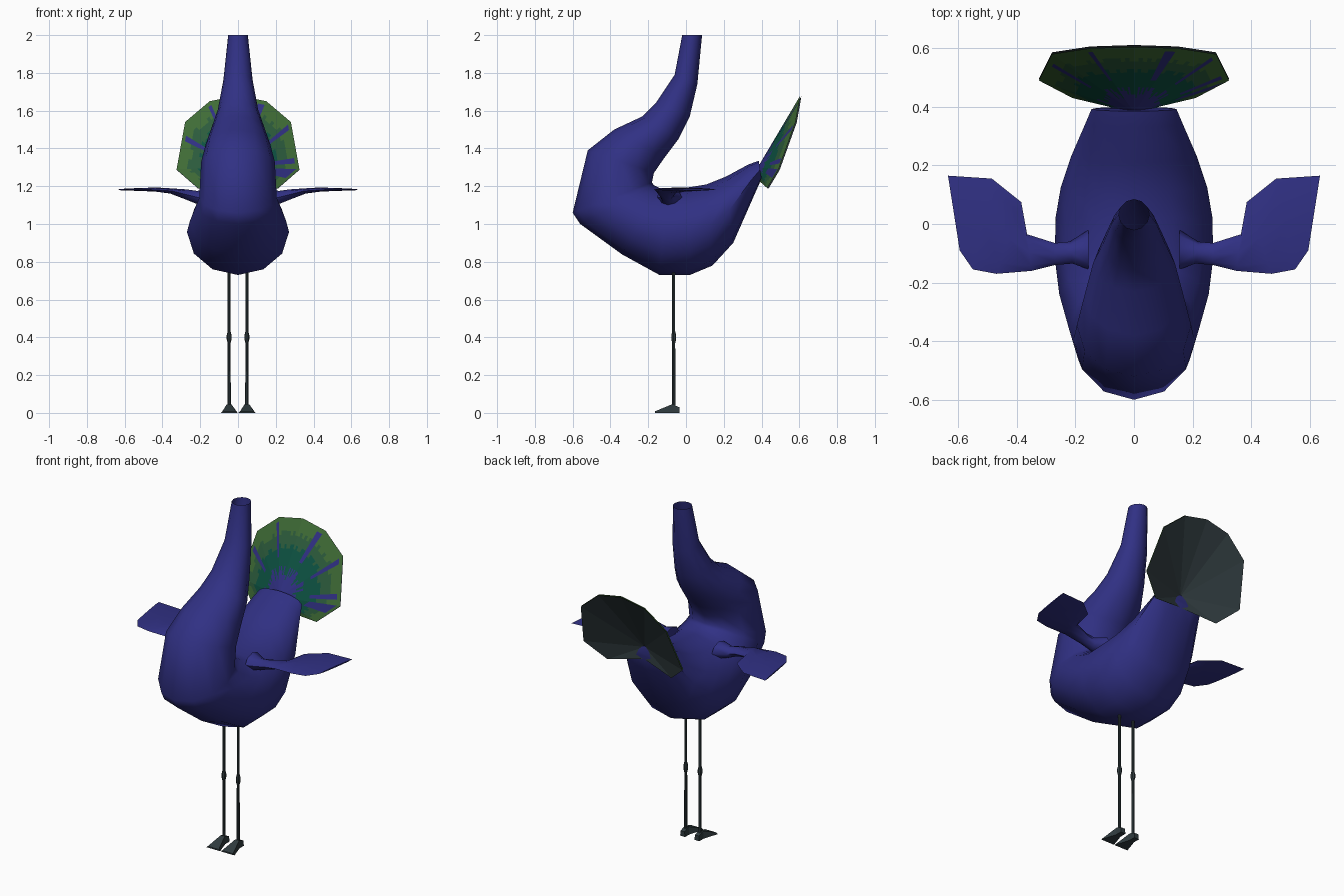
import bpy, bmesh, math, random
from mathutils import Vector

random.seed(4)
cube = bpy.data.objects.get("Cube")
if cube:
    bpy.data.objects.remove(cube)


def material(name, r, g, b):
    m = bpy.data.materials.new(name)
    m.use_nodes = True
    m.diffuse_color = (r, g, b, 1)
    bsdf = next(n for n in m.node_tree.nodes if n.type == 'BSDF_PRINCIPLED')
    bsdf.inputs["Base Color"].default_value = (r, g, b, 1)
    bsdf.inputs["Roughness"].default_value = 0.8
    return m


BLUE = material("deep blue", 0.03, 0.03, 0.23)
TEAL = material("teal green", 0.004, 0.085, 0.055)
MID = material("mid green", 0.025, 0.105, 0.045)
LEAF = material("leaf green", 0.05, 0.15, 0.037)
SLATE = material("dark slate", 0.03, 0.045, 0.05)


def finish(bm, name, mats, smooth=None, recalc=True):
    if recalc:
        bmesh.ops.recalc_face_normals(bm, faces=bm.faces)
    mesh = bpy.data.meshes.new(name)
    bm.to_mesh(mesh)
    bm.free()
    for m in mats:
        mesh.materials.append(m)
    ob = bpy.data.objects.new(name, mesh)
    bpy.context.collection.objects.link(ob)
    if smooth:
        bpy.ops.object.select_all(action='DESELECT')
        ob.select_set(True)
        bpy.context.view_layer.objects.active = ob
        bpy.ops.object.shade_smooth_by_angle(angle=math.radians(smooth))
    return ob


def ellipse(a, b, half_axis, sides):
    """Ring through opposite points a and b, with the given second half axis."""
    a, b, h = Vector(a), Vector(b), Vector(half_axis)
    mid, u = (a + b) / 2, (a - b) / 2
    angles = [math.tau * i / sides for i in range(sides)]
    return [mid + u * math.cos(t) + h * math.sin(t) for t in angles]


def loft(bm, rings, cap_start=True, cap_end=True):
    loops = [[bm.verts.new(p) for p in ring] for ring in rings]
    n = len(loops[0])
    for p, q in zip(loops, loops[1:]):
        for i in range(n):
            j = (i + 1) % n
            bm.faces.new((p[i], p[j], q[j], q[i]))
    if cap_start:
        bm.faces.new(loops[0])
    if cap_end:
        bm.faces.new(loops[-1])


# Body and neck: outer (y, z), inner (y, z), half width, from neck to tail
sections = [
    (-.02, 2.0, .085, 2.0, .052), (-.06, 1.79, .06, 1.74, .077),
    (-.16, 1.64, .02, 1.57, .107), (-.23, 1.57, -.04, 1.45, .14),
    (-.38, 1.50, -.115, 1.35, .17), (-.52, 1.39, -.17, 1.27, .195),
    (-.60, 1.06, -.18, 1.22, .205), (-.56, 1.0, -.17, 1.205, .22),
    (-.34, .84, -.14, 1.19, .255), (-.14, .73, -.10, 1.185, .27),
    (.02, .73, .02, 1.195, .268), (.14, .78, .11, 1.21, .25),
    (.25, .90, .21, 1.25, .215), (.36, 1.15, .33, 1.315, .165),
    (.40, 1.24, .385, 1.335, .145),
]
bm = bmesh.new()
loft(bm, [ellipse((0, a, b), (0, c, d), (w, 0, 0), 12)
          for a, b, c, d, w in sections], cap_start=False)
finish(bm, "body_and_neck", [BLUE], 50)

# Wings: leading (x, y), trailing (x, y), height, half thickness
wing = [
    (.155, -.155, .155, -.02, 1.14, .05), (.21, -.135, .22, -.06, 1.14, .035),
    (.27, -.14, .27, -.065, 1.155, .028), (.35, -.16, .365, -.035, 1.175, .014),
    (.47, -.17, .385, .075, 1.182, .011), (.55, -.155, .485, .155, 1.183, .008),
    (.595, -.09, .635, .165, 1.182, .004),
]
for side, label in ((1, "left"), (-1, "right")):
    bm = bmesh.new()
    loft(bm, [ellipse((side * a, b, z), (side * c, d, z), (0, 0, h), 8)
              for a, b, c, d, z, h in wing])
    finish(bm, label + "_wing", [BLUE], 50)

# Tail fan: cupped sheet from a hub to a faceted rim
hub = Vector((0, .38, 1.30))
half = [(0, .605, 1.68), (.15, .60, 1.65), (.28, .58, 1.54),
        (.325, .49, 1.29), (.21, .43, 1.19), (0, .385, 1.23)]
rim = [Vector(p) for p in half]
rim += [Vector((-x, y, z)) for x, y, z in half[-2:0:-1]]


def fan_sheet(name, mats, steps, rings, offset, colour=None):
    bm = bmesh.new()
    edge = []
    for p, q in zip(rim, rim[1:] + rim[:1]):
        edge += [p.lerp(q, s / steps) for s in range(steps)]
    shift = Vector((0, offset, -offset * .6))
    centre = bm.verts.new(hub + shift)
    loops = [[bm.verts.new(hub.lerp(p, r / rings) + shift) for p in edge]
             for r in range(1, rings + 1)]
    n = len(edge)
    for i in range(n):
        j = (i + 1) % n
        seed = [random.random() for _ in range(4)]
        for r in range(rings):
            if r == 0:
                f = bm.faces.new((centre, loops[0][i], loops[0][j]))
            else:
                f = bm.faces.new((loops[r - 1][i], loops[r][i],
                                  loops[r][j], loops[r - 1][j]))
            if colour:
                f.material_index = colour((r + .5) / rings, i / n, seed)
    return finish(bm, name, mats)


def feather_colour(t, turn, seed):
    # Jagged blue base, three green bands, thin blue gaps between feathers
    if t < .22 + .2 * seed[0]:
        return 0
    gap = .2 if .06 < turn < .4 else .08
    if seed[1] < gap and .5 < t < .92:
        return 0
    if t < .58 + .1 * seed[2]:
        return 1
    return 2 if t < .76 + .1 * seed[3] else 3


fan_sheet("tail_fan_front", [BLUE, TEAL, MID, LEAF], 8, 18, 0, feather_colour)
fan_sheet("tail_fan_back", [SLATE], 1, 1, .006)

# Legs with a knee, and wedge feet
leg_profile = [(.03, .009), (.37, .008), (.39, .013), (.41, .013),
               (.43, .008), (.78, .008)]
for side, label in ((1, "left"), (-1, "right")):
    x, y = side * .047, -.065
    bm = bmesh.new()
    loft(bm, [ellipse((x + r, y, z), (x - r, y, z), (0, r, 0), 8)
              for z, r in leg_profile])
    finish(bm, label + "_leg", [SLATE], 40)

    bm = bmesh.new()
    outline = [(-.165, 0, .008, .045), (-.075, 0, .045, .016),
               (-.035, 0, .03, .016)]
    loft(bm, [[(x - w, fy, lo), (x + w, fy, lo),
               (x + w * .8, fy, hi), (x - w * .8, fy, hi)]
              for fy, lo, hi, w in outline])
    finish(bm, label + "_foot", [SLATE])
